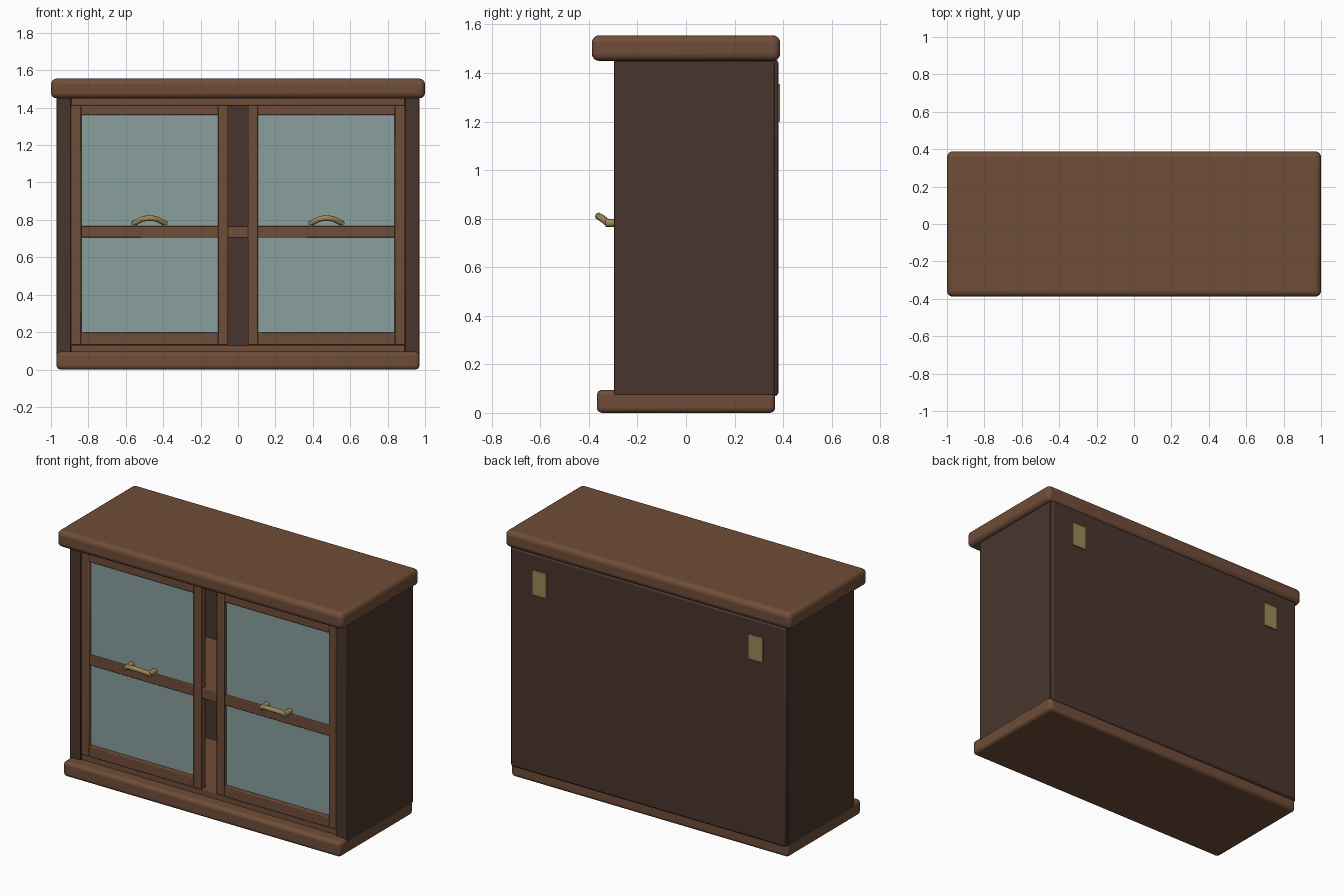
import bpy, math

if "Cube" in bpy.data.objects:
    bpy.data.objects.remove(bpy.data.objects["Cube"])


def material(name, rgb):
    m = bpy.data.materials.new(name)
    m.diffuse_color = (*rgb, 1)
    m.use_nodes = True
    m.node_tree.nodes["Principled BSDF"].inputs["Base Color"].default_value = m.diffuse_color
    return m


WOOD = material("wood", (0.16, 0.075, 0.04))
DARK = material("dark_wood", (0.068, 0.036, 0.027))
GLASS = material("glass", (0.25, 0.35, 0.34))
BRASS = material("brass", (0.34, 0.25, 0.10))


def box(name, x, y, z, mat, bevel=0.0, segments=2):
    """Box from (min, max) pairs with an optional rounded edge."""
    bpy.ops.mesh.primitive_cube_add(size=1, location=[sum(r) / 2 for r in (x, y, z)])
    ob = bpy.context.object
    ob.name = name
    ob.scale = [r[1] - r[0] for r in (x, y, z)]
    bpy.ops.object.transform_apply(location=False, rotation=False, scale=True)
    ob.data.materials.append(mat)
    if bevel:
        mod = ob.modifiers.new("round", "BEVEL")
        mod.width = bevel
        mod.segments = segments
        bpy.ops.object.shade_smooth_by_angle(angle=math.radians(40))
    return ob


# Rounded top and base slabs
box("top_slab", (-1, 1), (-0.388, 0.388), (1.45, 1.555), WOOD, 0.03, 4)
box("base_slab", (-0.97, 0.97), (-0.367, 0.367), (0, 0.095), WOOD, 0.022, 4)

# Carcass
box("back_panel", (-0.962, 0.962), (0.31, 0.38), (0.07, 1.455), DARK, 0.012)
box("cabinet_floor", (-0.893, 0.893), (-0.285, 0.31), (0.08, 0.13), WOOD, 0.004)
box("cabinet_ceiling", (-0.893, 0.893), (-0.285, 0.31), (1.412, 1.455), WOOD, 0.004)
box("middle_shelf", (-0.893, 0.893), (-0.285, 0.31), (0.705, 0.768), WOOD, 0.004)

for s, side in ((-1, "left"), (1, "right")):
    box(f"{side}_side_panel", sorted((s * 0.893, s * 0.97)), (-0.297, 0.365),
        (0.075, 1.455), DARK, 0.003)

    # Door frame and pane
    c = s * 0.473
    for t, edge in ((-1, "left"), (1, "right")):
        box(f"{side}_door_{edge}_stile", sorted((c + t * 0.365, c + t * 0.42)),
            (-0.292, -0.245), (0.13, 1.412), WOOD, 0.005)
    for edge, z in (("bottom", (0.13, 0.197)), ("top", (1.36, 1.412))):
        box(f"{side}_door_{edge}_rail", (c - 0.367, c + 0.367), (-0.292, -0.245), z, WOOD, 0.005)
    box(f"{side}_door_glass", (c - 0.37, c + 0.37), (-0.27, -0.26), (0.19, 1.365), GLASS)

    # Arched pull on two short posts
    path = [(-0.083, -0.32, 0.782), (-0.035, -0.353, 0.806), (0, -0.36, 0.81),
            (0.035, -0.353, 0.806), (0.083, -0.32, 0.782)]
    curve = bpy.data.curves.new(f"{side}_handle", "CURVE")
    curve.dimensions = "3D"
    curve.bevel_depth = 0.015
    curve.bevel_resolution = 2
    curve.use_fill_caps = True
    spline = curve.splines.new("POLY")
    spline.points.add(len(path) - 1)
    for p, co in zip(spline.points, path):
        p.co = (co[0] + c, co[1], co[2], 1)
    curve.materials.append(BRASS)
    bpy.context.collection.objects.link(bpy.data.objects.new(f"{side}_handle", curve))
    for t in (-1, 1):
        bpy.ops.mesh.primitive_cylinder_add(vertices=12, radius=0.017, depth=0.07,
                                            location=(c + t * 0.08, -0.296, 0.782),
                                            rotation=(math.pi / 2, 0, 0))
        post = bpy.context.object
        post.name = f"{side}_handle_post"
        post.data.materials.append(BRASS)
        bpy.ops.object.shade_smooth_by_angle(angle=math.radians(40))

    # Wall mounting plate on the back
    box(f"{side}_mounting_plate", (s * 0.757 - 0.05, s * 0.757 + 0.05), (0.37, 0.388),
        (1.2, 1.355), BRASS)
